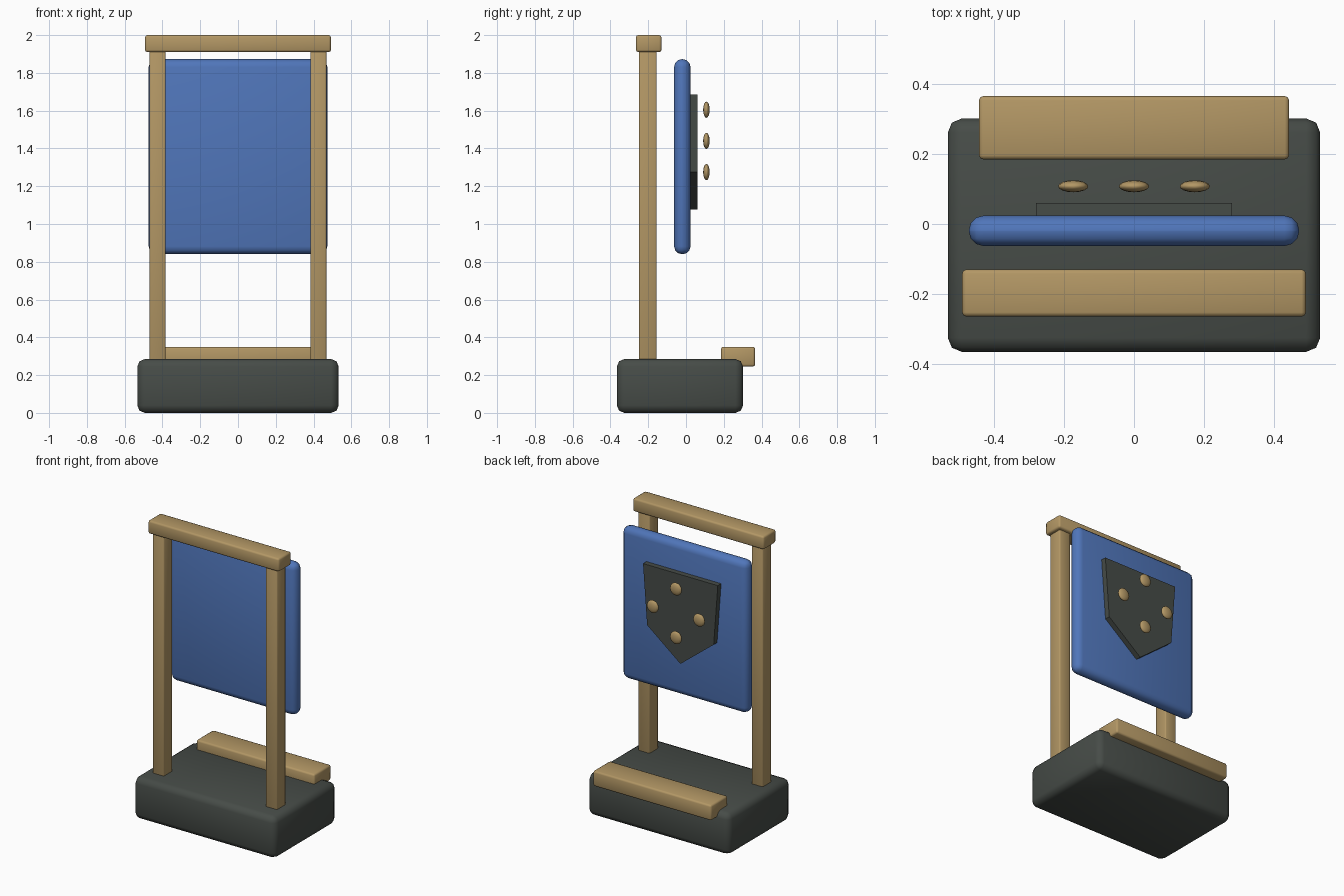
import bpy, bmesh, math
from mathutils import Matrix

cube = bpy.data.objects.get("Cube")
if cube:
    bpy.data.objects.remove(cube, do_unlink=True)


def material(name, rgb):
    m = bpy.data.materials.new(name)
    m.use_nodes = True
    m.diffuse_color = (*rgb, 1)
    m.node_tree.nodes["Principled BSDF"].inputs["Base Color"].default_value = (*rgb, 1)
    return m


wood = material("tan_wood", (0.45, 0.31, 0.13))
blue = material("blue_cloth", (0.08, 0.18, 0.49))
dark = material("dark_slate", (0.062, 0.072, 0.064))


def finish(name, bm, mat, smooth_angle=None):
    bmesh.ops.recalc_face_normals(bm, faces=bm.faces)
    mesh = bpy.data.meshes.new(name)
    bm.to_mesh(mesh)
    bm.free()
    mesh.materials.append(mat)
    ob = bpy.data.objects.new(name, mesh)
    bpy.context.collection.objects.link(ob)
    if smooth_angle:
        bpy.ops.object.select_all(action="DESELECT")
        ob.select_set(True)
        bpy.context.view_layer.objects.active = ob
        bpy.ops.object.shade_smooth_by_angle(angle=math.radians(smooth_angle))
    return ob


def block(name, x, y, z, bevel, mat, segments=2):
    """Rounded box from (low, high) spans on each axis."""
    bm = bmesh.new()
    spans = (x, y, z)
    centre = [(a + b) / 2 for a, b in spans]
    size = [b - a for a, b in spans]
    bmesh.ops.create_cube(bm, size=1, matrix=Matrix.Translation(centre) @ Matrix.Diagonal((*size, 1)))
    bmesh.ops.bevel(bm, geom=bm.edges[:], offset=bevel, segments=segments,
                    profile=0.5, affect="EDGES")
    return finish(name, bm, mat, 50)


# Base, rear step and gallows-like frame
block("base", (-0.533, 0.533), (-0.366, 0.302), (0, 0.285), 0.04, dark)
block("rear_step", (-0.444, 0.444), (0.185, 0.366), (0.245, 0.35), 0.012, wood)
block("top_beam", (-0.492, 0.492), (-0.265, -0.13), (1.91, 2.0), 0.012, wood)
for side, s in (("left", 1), ("right", -1)):
    block(side + "_post", tuple(sorted((s * 0.383, s * 0.468))), (-0.25, -0.155),
          (0.26, 1.94), 0.008, wood)

# Padded banner panel
block("banner", (-0.473, 0.473), (-0.063, 0.024), (0.84, 1.873), 0.042, blue, 3)

# Shield plate: tapered sides ending in a point
bm = bmesh.new()
outline = [(-0.281, 1.685), (0.281, 1.685), (0.25, 1.275), (0, 1.078), (-0.25, 1.275)]
face = bm.faces.new([bm.verts.new((x, 0.02, z)) for x, z in outline])
ext = bmesh.ops.extrude_face_region(bm, geom=[face])
bmesh.ops.translate(bm, vec=(0, 0.04, 0),
                    verts=[v for v in ext["geom"] if isinstance(v, bmesh.types.BMVert)])
finish("shield", bm, dark)

# Four flattened studs in a diamond
for name, x, z in (("top", 0, 1.605), ("left", 0.174, 1.44),
                   ("right", -0.174, 1.44), ("bottom", 0, 1.275)):
    bm = bmesh.new()
    bmesh.ops.create_uvsphere(bm, u_segments=16, v_segments=8, radius=0.043,
                              matrix=Matrix.Translation((x, 0.108, z)) @ Matrix.Diagonal((1, 0.4, 1, 1)))
    finish(name + "_stud", bm, wood, 60)
